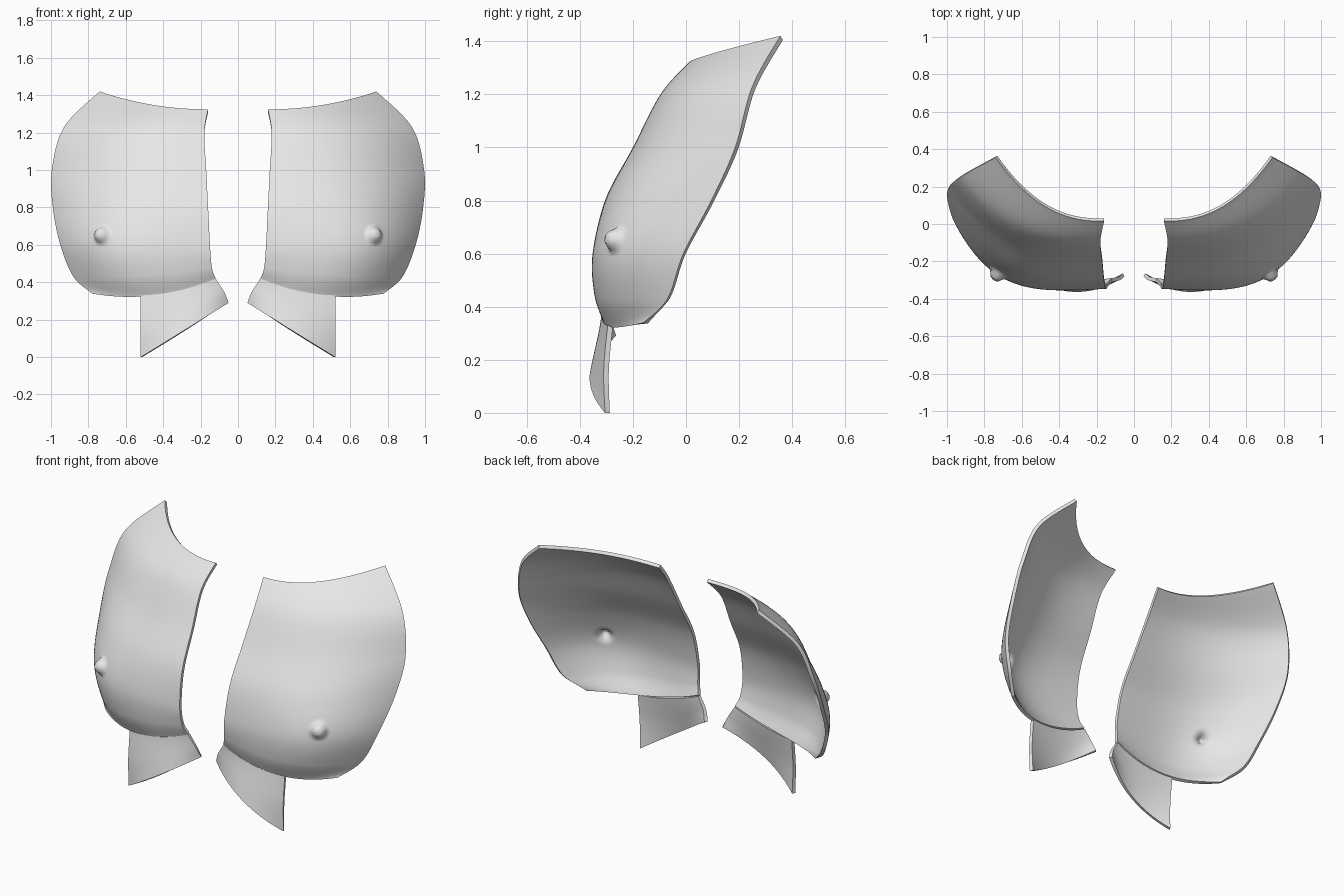
import bpy, bmesh
from mathutils import Vector

if "Cube" in bpy.data.objects:
    bpy.data.objects.remove(bpy.data.objects["Cube"])

grey = bpy.data.materials.new("light_grey")
grey.use_nodes = True
colour = (0.8, 0.8, 0.8, 1)
grey.diffuse_color = colour
grey.node_tree.nodes["Principled BSDF"].inputs["Base Color"].default_value = colour


def spline(values, v):
    """Smooth curve through the given vectors, v from 0 to 1."""
    last = len(values) - 1
    s = v * last
    i = min(int(s), last - 1)
    f = s - i
    a, b, c, d = (values[min(max(k, 0), last)] for k in (i - 1, i, i + 1, i + 2))
    return b + (c - a) * (f / 2) + (2 * a - 5 * b + 4 * c - d) * (f * f / 2) \
        + (3 * b - a - 3 * c + d) * (f ** 3 / 2)


def sheet(name, rows, nu, nv, stud=None):
    """Curved sheet lofted through rows of (inner point, outer point,
    (forward bulge, sag, wrap power)), mirrored and thickened."""
    inner, outer, shape = ([Vector(r[k]) for r in rows] for k in range(3))
    bm = bmesh.new()
    grid = []
    for j in range(nv + 1):
        v = j / nv
        a, b, (bulge, sag, power) = (spline(c, v) for c in (inner, outer, shape))
        line = []
        for i in range(nu + 1):
            t = i / nu
            p = a.lerp(b, t)
            arch = 4 * t * (1 - t)
            p.y = a.y + (b.y - a.y) * t ** power + bulge * arch
            p.z += sag * arch
            line.append(bm.verts.new(p))
        grid.append(line)
    for low, high in zip(grid, grid[1:]):
        for i in range(nu):
            bm.faces.new((low[i], low[i + 1], high[i + 1], high[i]))

    # Small raised stud pushed out of the sheet
    if stud:
        x, z, radius, height = stud
        bm.normal_update()
        centre = min(bm.verts, key=lambda w: (w.co.x - x) ** 2 + (w.co.z - z) ** 2)
        origin, normal = centre.co.copy(), centre.normal.copy()
        for w in bm.verts:
            k = max(0, min(1, 1.5 * (1 - (w.co - origin).length / radius)))
            w.co += normal * height * k * k * (3 - 2 * k)

    mesh = bpy.data.meshes.new(name)
    bm.to_mesh(mesh)
    bm.free()
    mesh.materials.append(grey)
    ob = bpy.data.objects.new(name, mesh)
    bpy.context.collection.objects.link(ob)
    mirror = ob.modifiers.new("mirror", "MIRROR")
    mirror.use_mirror_merge = False
    solid = ob.modifiers.new("thickness", "SOLIDIFY")
    solid.thickness = 0.02
    solid.offset = -1
    bpy.ops.object.select_all(action="DESELECT")
    ob.select_set(True)
    bpy.context.view_layer.objects.active = ob
    bpy.ops.object.convert(target="MESH")
    bpy.ops.object.shade_smooth_by_angle(angle=0.8)
    return ob


# Pair of chest shells, from the bottom rim to the top edge
sheet("chest_shells", [
    ((.12, -.31, .42), (.78, -.16, .34), (-.01, -.05, 3)),
    ((.14, -.335, .48), (.88, -.07, .43), (-.015, -.02, 4)),
    ((.15, -.345, .6), (.95, -.01, .6), (-.01, 0, 4.4)),
    ((.16, -.305, .8), (.99, .095, .8), (0, 0, 3.6)),
    ((.17, -.2, 1), (.995, .185, 1), (0, 0, 3)),
    ((.18, -.095, 1.2), (.93, .25, 1.23), (0, 0, 2.6)),
    ((.16, .015, 1.325), (.74, .355, 1.42), (0, -.025, 2.4)),
], 72, 90, stud=(.73, .645, .055, .04))

# Pair of slanted flaps flaring out below the shells
sheet("waist_flaps", [
    ((.05, -.28, .29), (.52, -.305, 0), (-.07, 0, 1)),
    ((.075, -.3, .35), (.52, -.31, .16), (-.035, -.01, 1)),
    ((.12, -.31, .42), (.52, -.295, .33), (-.012, -.02, 1.5)),
], 24, 16)
